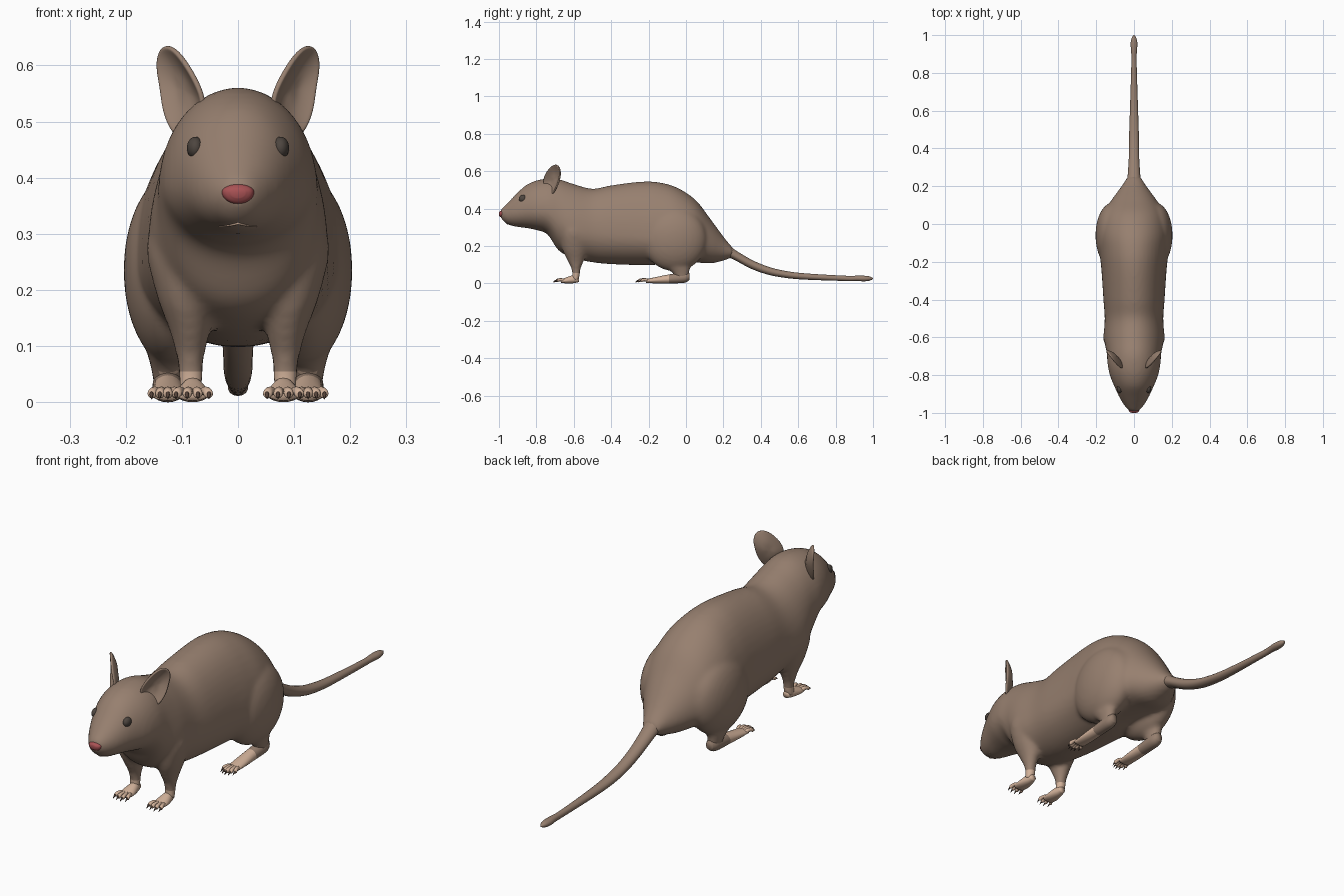
import bpy, bmesh, math
from mathutils import Vector, Matrix
from mathutils.bvhtree import BVHTree

if "Cube" in bpy.data.objects:
    bpy.data.objects.remove(bpy.data.objects["Cube"])


def material(name, rgb):
    m = bpy.data.materials.new(name)
    m.diffuse_color = (*rgb, 1)
    m.use_nodes = True
    m.node_tree.nodes["Principled BSDF"].inputs["Base Color"].default_value = m.diffuse_color
    return m


FUR = material("brown fur", (0.31, 0.215, 0.16))
SKIN = material("pale skin", (0.64, 0.44, 0.32))
PINK = material("nose pink", (0.40, 0.085, 0.09))
EYE = material("dark eye", (0.075, 0.06, 0.05))
CLAW = material("dark claw", (0.10, 0.06, 0.045))
NOSTRIL = material("nostril red", (0.16, 0.03, 0.035))


def smooth_sections(secs, n):
    """Catmull-Rom interpolation between cross-sections."""
    out = []
    for i in range(len(secs) - 1):
        a, b = secs[max(i - 1, 0)], secs[i]
        c, d = secs[i + 1], secs[min(i + 2, len(secs) - 1)]
        for k in range(n):
            t = k / n
            out.append([0.5 * (2 * q + (r - p) * t + (2 * p - 5 * q + 4 * r - w) * t * t
                               + (3 * q - p - 3 * r + w) * t ** 3)
                        for p, q, r, w in zip(a, b, c, d)])
    return out + [list(secs[-1])]


def upright(sec, a):
    """Egg section across y: x, y, bottom, widest height, top, half width."""
    x, y, bot, mid, top, w = sec
    h = top - mid if math.sin(a) > 0 else mid - bot
    return x + w * math.cos(a), y, mid + h * math.sin(a)


def level(sec, a):
    """Ellipse section across z: x, y, z, x radius, y radius."""
    x, y, z, rx, ry = sec
    return x + rx * math.cos(a), y + ry * math.sin(a), z


def loft(bm, secs, shape, s=1, sides=32, n=4, mat=0):
    rings = []
    for sec in smooth_sections(secs, n):
        pts = [shape(sec, 2 * math.pi * k / sides) for k in range(sides)]
        rings.append([bm.verts.new((s * x, y, z)) for x, y, z in pts])
    faces = [bm.faces.new(rings[0]), bm.faces.new(rings[-1])]
    for p, q in zip(rings, rings[1:]):
        for k in range(sides):
            j = (k + 1) % sides
            faces.append(bm.faces.new((p[k], p[j], q[j], q[k])))
    for f in faces:
        f.material_index = mat


def ball(bm, centre, radii):
    bmesh.ops.create_uvsphere(bm, u_segments=32, v_segments=20, radius=1,
                              matrix=Matrix.Translation(centre) @ Matrix.Diagonal((*radii, 1)))


def finish(name, bm, *mats):
    bmesh.ops.recalc_face_normals(bm, faces=bm.faces)
    me = bpy.data.meshes.new(name)
    bm.to_mesh(me)
    bm.free()
    for m in mats:
        me.materials.append(m)
    me.shade_smooth()
    ob = bpy.data.objects.new(name, me)
    bpy.context.collection.objects.link(ob)
    return ob


# Body: head and torso, haunches and legs fused into one smooth skin
bm = bmesh.new()
torso = [(-.990, .350, .373, .396, .026), (-.965, .322, .37, .42, .048),
         (-.92, .305, .38, .465, .076), (-.86, .297, .39, .522, .104),
         (-.80, .285, .39, .550, .128), (-.74, .262, .385, .560, .140),
         (-.68, .175, .35, .557, .145), (-.60, .135, .28, .531, .160),
         (-.50, .113, .27, .506, .155), (-.40, .103, .26, .524, .162),
         (-.25, .098, .25, .543, .172), (-.15, .100, .24, .541, .182),
         (-.05, .110, .24, .513, .187), (.05, .112, .23, .447, .167),
         (.13, .107, .21, .345, .117), (.20, .122, .18, .250, .066),
         (.25, .140, .165, .190, .035)]
loft(bm, [(0, *t) for t in torso], upright, sides=48, n=5)
for s in (1, -1):
    ball(bm, (s * .115, -.06, .235), (.089, .172, .17))
    loft(bm, [(.125, -.02, .018, .024, .035), (.126, -.025, .05, .027, .042),
              (.128, -.04, .08, .032, .062), (.13, -.065, .115, .037, .09),
              (.13, -.06, .18, .05, .12)], level, s)
    loft(bm, [(.084, -.592, .015, .022, .019), (.084, -.588, .05, .023, .021),
              (.085, -.588, .085, .026, .027), (.086, -.59, .13, .037, .048),
              (.093, -.595, .19, .052, .068), (.105, -.60, .28, .058, .07),
              (.095, -.60, .36, .04, .05)], level, s)
body = finish("body", bm, FUR, SKIN)
remesh = body.modifiers.new("fuse", 'REMESH')
remesh.mode = 'VOXEL'
remesh.voxel_size = 0.010
soften = body.modifiers.new("soften", 'SMOOTH')
soften.factor, soften.iterations = 0.5, 6
bpy.context.view_layer.update()
fused = bpy.data.meshes.new_from_object(body.evaluated_get(bpy.context.evaluated_depsgraph_get()))
body.modifiers.clear()
body.data = fused
fused.materials.clear()
fused.materials.append(FUR)
fused.materials.append(SKIN)
for p in fused.polygons:  # bare ankles
    p.material_index = int(p.center.z < .055 and p.center.y < -.06)
fused.shade_smooth()

# Tail with a small swollen tip
bm = bmesh.new()
tail = [(.20, .145, .19, .235, .04), (.25, .13, .155, .188, .034), (.34, .082, .107, .132, .028),
        (.42, .052, .074, .096, .026), (.50, .034, .053, .073, .025), (.62, .021, .038, .055, .021),
        (.85, .013, .027, .041, .014), (.91, .013, .027, .041, .015), (.95, .011, .026, .041, .018),
        (.98, .014, .026, .038, .014), (1.0, .023, .026, .029, .003)]
loft(bm, [(0, *t) for t in tail], upright, sides=20)
finish("tail", bm, FUR)

# Feet: pad, fanned toes and claws; the hind heel stays furred
front_pad = [(-.572, .008, .02, .034, .014), (-.60, .001, .018, .044, .022),
             (-.64, 0, .014, .032, .029), (-.668, .003, .012, .022, .026)]
hind_pad = [(.018, .018, .034, .056, .016), (-.01, .003, .03, .06, .027),
            (-.09, 0, .022, .048, .027), (-.16, 0, .017, .034, .029), (-.215, .003, .012, .023, .028)]
for side, s in (("left", 1), ("right", -1)):
    for name, pad, cx, y0, length, count, step in (
            ("front_foot", front_pad, .081, -.648, .050, 4, .0195),
            ("hind_foot", hind_pad, .125, -.20, .058, 5, .0145)):
        bm = bmesh.new()
        loft(bm, [(cx, *t) for t in pad], upright, s, sides=20)
        for f in bm.faces:
            if f.calc_center_median().y > -.09:
                f.material_index = 2
        for i in range(count):
            off = i - (count - 1) / 2
            y1 = y0 - length * (1 - .07 * off * off)
            toe = []
            for t, r in ((0, .008), (.3, .0085), (.65, .008), (.9, .0085), (1, .004)):
                x = cx + off * step * (.6 + .4 * t)
                z = .013 + .007 * math.sin(math.pi * t)
                toe.append((x, y0 + (y1 - y0) * t, z - r, z, z + r, r))
            loft(bm, toe, upright, s, sides=12, n=3)
            x = cx + off * step
            loft(bm, [(x, y1 + .004, .010, .015, .020, .004),
                      (x, y1 - .006, .008, .012, .016, .003),
                      (x, y1 - .014, .005, .006, .007, .0007)], upright, s, sides=8, n=2, mat=1)
        finish(side + "_" + name, bm, SKIN, CLAW, FUR)

# Ears: a dished outline, thickened
outline = [(.058, -.765, .53), (.073, -.762, .57), (.098, -.737, .612), (.120, -.708, .637),
           (.140, -.682, .634), (.148, -.670, .60), (.139, -.675, .56), (.136, -.688, .52),
           (.118, -.712, .475), (.092, -.738, .468), (.070, -.752, .495)]
for side, s in (("left", 1), ("right", -1)):
    bm = bmesh.new()
    pts = [Vector((s * x, y, z)) for x, y, z in outline]
    mid = sum(pts, Vector()) / len(pts)
    back = Vector((-s * .72, .66, .1)).normalized()
    rings = [[bm.verts.new(mid + (p - mid) * k + back * .024 * (1 - k * k)) for p in pts]
             for k in (1, .88, .6, .3)]
    for a, b in zip(rings, rings[1:]):
        for k in range(len(pts)):
            j = (k + 1) % len(pts)
            bm.faces.new((a[k], a[j], b[j], b[k]))
    bm.faces.new(rings[-1])
    ear = finish(side + "_ear", bm, FUR)
    thick = ear.modifiers.new("thickness", 'SOLIDIFY')
    thick.thickness, thick.offset = .010, 0
    ear.modifiers.new("round", 'SUBSURF').levels = 2
    ear.modifiers["round"].render_levels = 2

# Eyes
for side, s in (("left", 1), ("right", -1)):
    bm = bmesh.new()
    ball(bm, (s * .076, -.872, .453), (.015, .022, .020))
    finish(side + "_eye", bm, EYE)

# Nose and nostrils
bm = bmesh.new()
loft(bm, [(0, -.962, .350, .374, .392, .026), (0, -.980, .352, .374, .390, .029),
          (0, -.993, .355, .374, .387, .025), (0, -1.0, .364, .374, .381, .013)], upright)
finish("nose", bm, PINK)
for side, s in (("left", 1), ("right", -1)):
    bm = bmesh.new()
    ball(bm, (s * .014, -.992, .369), (.007, .006, .004))
    finish(side + "_nostril", bm, NOSTRIL)

# Mouth: a thin pale lip laid on the muzzle surface
tree = BVHTree.FromPolygons([v.co for v in fused.vertices], [p.vertices[:] for p in fused.polygons])
bm = bmesh.new()
lip = []
for i in range(-10, 11):
    x = i * .0034
    z = .319 - .006 * math.sin(abs(i) / 10 * math.pi / 2)
    hit = tree.ray_cast(Vector((x, -2, z)), Vector((0, 1, 0)))[0]
    if hit:
        r = .0008 + .0022 * (1 - abs(i) / 10)
        lip.append((x, hit.y, z, r))
if len(lip) > 2:
    loft(bm, lip, lambda c, a: (c[0], c[1] + .003 * math.cos(a), c[2] + c[3] * math.sin(a)),
         sides=8, n=1)
    finish("lip", bm, SKIN)
